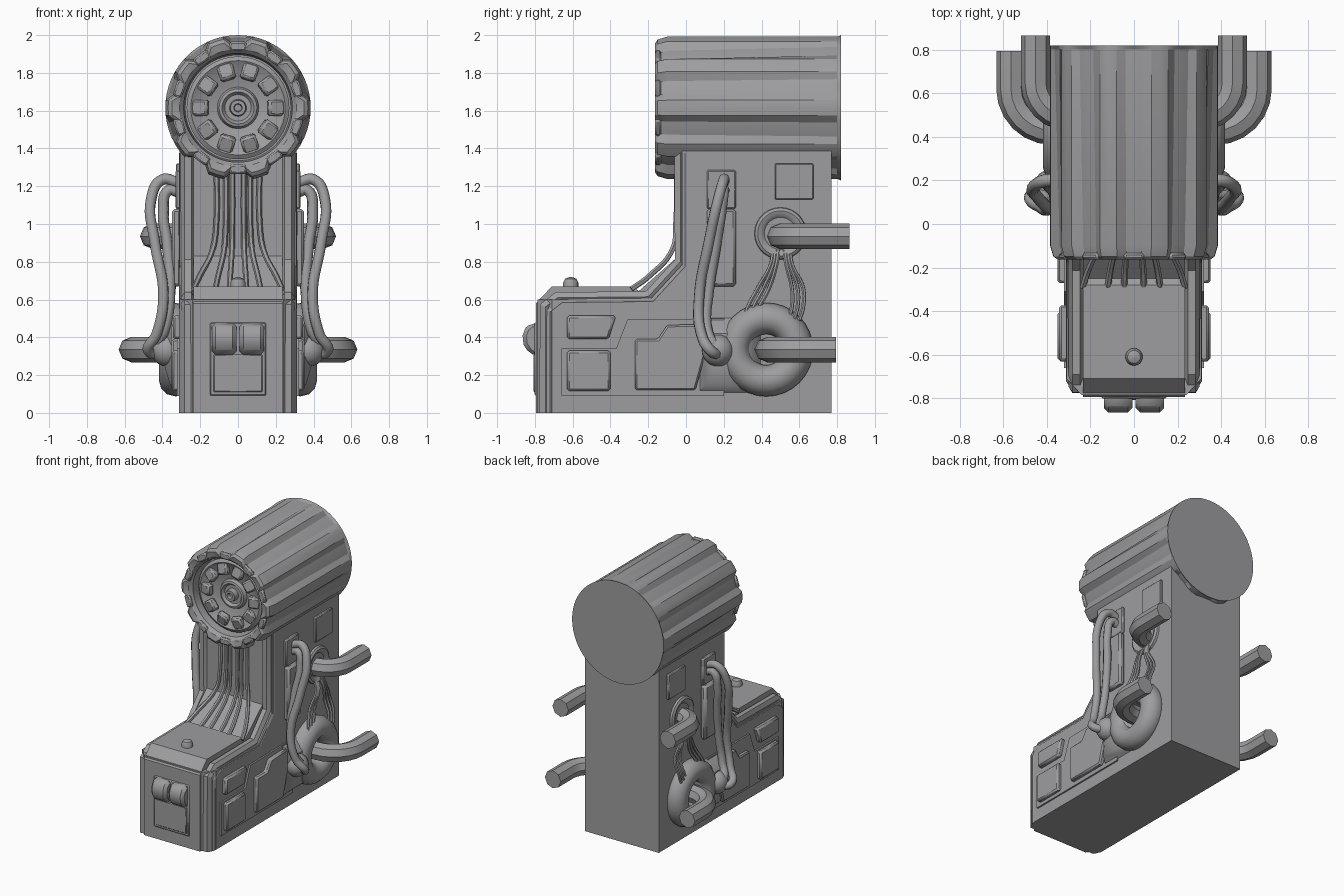
import bpy, bmesh, math
from mathutils import Vector, Matrix

if "Cube" in bpy.data.objects:
    bpy.data.objects.remove(bpy.data.objects["Cube"])

grey = bpy.data.materials.new("machine_grey")
grey.diffuse_color = (0.34, 0.34, 0.35, 1)
grey.use_nodes = True
grey.node_tree.nodes["Principled BSDF"].inputs["Base Color"].default_value = grey.diffuse_color


def finish(name, mesh, mirror=False, bevel=0, angle=35):
    """Link a mesh, with optional bevel and left/right mirroring."""
    ob = bpy.data.objects.new(name, mesh)
    bpy.context.collection.objects.link(ob)
    mesh.materials.clear()
    mesh.materials.append(grey)
    bpy.ops.object.select_all(action='DESELECT')
    ob.select_set(True)
    bpy.context.view_layer.objects.active = ob
    bpy.ops.object.shade_smooth_by_angle(angle=math.radians(angle))
    if bevel:
        m = ob.modifiers.new("edge", 'BEVEL')
        m.width, m.segments = bevel, 1
    if mirror:
        m = ob.modifiers.new("mirror", 'MIRROR')
        m.use_mirror_merge = False
    return ob


def from_bm(name, bm, **kw):
    bmesh.ops.recalc_face_normals(bm, faces=bm.faces[:])
    me = bpy.data.meshes.new(name)
    bm.to_mesh(me)
    bm.free()
    return finish(name, me, **kw)


def extrude(name, pts, vec, **kw):
    bm = bmesh.new()
    f = bm.faces.new([bm.verts.new(p) for p in pts])
    r = bmesh.ops.extrude_face_region(bm, geom=[f])
    vs = [g for g in r['geom'] if isinstance(g, bmesh.types.BMVert)]
    bmesh.ops.translate(bm, vec=vec, verts=vs)
    if not any(isinstance(g, bmesh.types.BMFace) for g in r['geom']) or len(bm.faces) < len(pts) + 2:
        bm.faces.new([v for v in bm.verts if v not in vs])
    return from_bm(name, bm, **kw)


def side_prism(name, yz, x0, x1, **kw):
    return extrude(name, [(x0, y, z) for y, z in yz], (x1 - x0, 0, 0), **kw)


def rect(y0, y1, z0, z1):
    return [(y0, z0), (y1, z0), (y1, z1), (y0, z1)]


def tube(name, paths, radius, res=2, smooth=True, angle=50):
    """Round-section tubes along paths, mirrored left/right."""
    cu = bpy.data.curves.new(name, 'CURVE')
    cu.dimensions, cu.bevel_depth, cu.bevel_resolution = '3D', radius, res
    cu.use_fill_caps, cu.resolution_u = True, 7
    for pts in paths:
        if smooth:
            sp = cu.splines.new('BEZIER')
            sp.bezier_points.add(len(pts) - 1)
            for b, p in zip(sp.bezier_points, pts):
                b.co = p
                b.handle_left_type = b.handle_right_type = 'AUTO'
        else:
            sp = cu.splines.new('POLY')
            sp.points.add(len(pts) - 1)
            for b, p in zip(sp.points, pts):
                b.co = (*p, 1)
    tmp = bpy.data.objects.new(name + "_path", cu)
    bpy.context.collection.objects.link(tmp)
    bpy.context.view_layer.update()
    me = bpy.data.meshes.new_from_object(tmp.evaluated_get(bpy.context.evaluated_depsgraph_get()))
    bpy.data.objects.remove(tmp)
    return finish(name, me, mirror=True, angle=angle)


def lathe(name, prof, centre, axis, n=60, groove=None, closed=False, **kw):
    """Revolve (radius, distance) about axis 'y' or 'x'."""
    bm = bmesh.new()
    rings = []
    for r, d in prof:
        ring = []
        for i in range(n):
            a = 2 * math.pi * i / n
            q = r - (groove(i, r, d) if groove else 0)
            u, w = q * math.sin(a), q * math.cos(a)
            p = (u, d, w) if axis == 'y' else (d, u, w)
            ring.append(bm.verts.new(Vector(p) + Vector(centre)))
        rings.append(ring)
    pairs = list(zip(rings, rings[1:])) + ([(rings[-1], rings[0])] if closed else [])
    for a, b in pairs:
        for i in range(n):
            j = (i + 1) % n
            bm.faces.new((a[i], a[j], b[j], b[i]))
    if not closed:
        bm.faces.new(rings[0])
        bm.faces.new(rings[-1])
    return from_bm(name, bm, **kw)


# --- main L-shaped body
side_prism("tower", rect(-0.02, 0.77, 0, 1.4), -0.31, 0.31)
side_prism("tower_foot", [(-0.5, 0), (0, 0), (0, 0.78), (-0.18, 0.6), (-0.5, 0.6)], -0.31, 0.31)
extrude("front_block", [(-0.31, -0.4, 0), (-0.31, -0.71, 0), (-0.24, -0.785, 0),
                        (0.24, -0.785, 0), (0.31, -0.71, 0), (0.31, -0.4, 0)], (0, 0, 0.6))
side_prism("centre_spine", [(-0.795, 0), (0.3, 0), (0.3, 1.4), (-0.04, 1.4), (-0.04, 0.83), (-0.25, 0.645),
                            (-0.28, 0.67), (-0.71, 0.67), (-0.795, 0.58)], -0.235, 0.235)
path = [(-0.745, 0), (-0.745, 0.56), (-0.68, 0.61), (-0.2, 0.615), (-0.03, 0.8), (-0.03, 1.4)]
tube("edge_rail", [[(0.265, y, z) for y, z in path]], 0.036, 1, smooth=False, angle=25)
tube("edge_bead", [[(0.29, y + 0.025, z - (0.025 if z else 0)) for y, z in path]], 0.022, 1,
     smooth=False, angle=25)

# --- large fluted barrel
def flute(i, r, d):
    if r < 0.34 or d > 0.81:
        return 0
    depth = 0.012 + 0.026 * (0.82 - d) / 0.98
    return depth if i % 6 in (0, 1, 5) else 0

C = (0, 0, 1.615)
lathe("barrel", [(0.385, 0.82), (0.385, 0.80), (0.385, -0.10), (0.37, -0.15), (0.35, -0.163), (0.31, -0.155),
                 (0.288, -0.13), (0.28, -0.04), (0.01, -0.04)], C, 'y', groove=flute, angle=25)
lathe("dish", [(0.272, -0.03), (0.272, -0.085), (0.25, -0.10), (0.225, -0.085), (0.16, -0.06), (0.11, -0.05),
               (0.10, -0.075), (0.085, -0.08), (0.07, -0.06), (0.045, -0.06), (0.04, -0.1), (0.022, -0.1),
               (0.018, -0.075), (0.005, -0.075)], C, 'y', n=40, angle=30)
bm = bmesh.new()
for k in range(10):
    m = (Matrix.Translation(C) @ Matrix.Rotation(math.radians(36 * k + 18), 4, 'Y')
         @ Matrix.Translation((0, -0.085, 0.2)) @ Matrix.Rotation(math.radians(-18), 4, 'X'))
    bmesh.ops.create_cube(bm, size=1, matrix=m @ Matrix.Diagonal((0.085, 0.05, 0.09, 1)))
from_bm("dish_blocks", bm, bevel=0.012)
bm = bmesh.new()
for k in range(10):
    m = (Matrix.Translation(C) @ Matrix.Rotation(math.radians(36 * k), 4, 'Y')
         @ Matrix.Translation((0, -0.148, 0.325)))
    bmesh.ops.create_cube(bm, size=1, matrix=m @ Matrix.Diagonal((0.09, 0.03, 0.05, 1)))
from_bm("rim_lugs", bm, bevel=0.01)

# --- wires running down the front
tube("front_wires", [[(a, -0.05, 1.32), (a, -0.055, 1.0), (a + (b - a) * 0.15, -0.07, 0.87),
                      (a + (b - a) * 0.75, -0.2, 0.72), (b, -0.29, 0.655)]
                     for a, b in ((0.03, 0.045), (0.065, 0.12), (0.115, 0.235))], 0.015, 1)

# --- front switch panel, two rounded knobs and the top button
extrude("switch_plate", [(-0.15, -0.78, 0.09), (0.15, -0.78, 0.09), (0.15, -0.78, 0.48), (-0.15, -0.78, 0.48)],
        (0, -0.022, 0), bevel=0.008)
extrude("switch_inset", [(-0.13, -0.78, 0.11), (0.13, -0.78, 0.11), (0.13, -0.78, 0.31), (-0.13, -0.78, 0.31)],
        (0, -0.028, 0), bevel=0.005)
side_prism("knobs", [(-0.78, 0.3), (-0.78, 0.475), (-0.82, 0.475), (-0.85, 0.45), (-0.865, 0.41),
                     (-0.86, 0.36), (-0.83, 0.315)], 0.008, 0.138, mirror=True, bevel=0.024)
lathe("top_button", [(0.005, -0.0), (0.04, 0.0), (0.04, 0.04), (0.03, 0.06), (0.005, 0.07)],
      (0, 0, 0), 'y', n=16).matrix_world = Matrix.Translation((0, -0.61, 0.65)) @ Matrix.Rotation(math.pi / 2, 4, 'X')

# --- raised panels on both flanks
side_prism("lower_panel", [(-0.66, 0.09), (0.2, 0.09), (0.2, 0.5), (-0.31, 0.495), (-0.37, 0.34), (-0.66, 0.34)],
           0.3, 0.322, mirror=True)
side_prism("front_slant_panel", [(-0.63, 0.39), (-0.41, 0.39), (-0.37, 0.515), (-0.63, 0.515)],
           0.3, 0.345, mirror=True, bevel=0.012)
side_prism("front_square_panel", rect(-0.63, -0.4, 0.115, 0.33), 0.3, 0.35, mirror=True, bevel=0.012)
side_prism("middle_panel", [(-0.27, 0.12), (0.05, 0.12), (0.1, 0.3), (0.1, 0.47), (-0.1, 0.465), (-0.15, 0.39),
                            (-0.27, 0.39)], 0.3, 0.352, mirror=True, bevel=0.01)
side_prism("rear_panel", rect(0.47, 0.675, 1.13, 1.32), 0.3, 0.328, mirror=True, bevel=0.006)
side_prism("hose_plate", rect(0.11, 0.265, 1.08, 1.285), 0.3, 0.33, mirror=True, bevel=0.008)
side_prism("tall_panel", rect(0.11, 0.265, 0.67, 1.08), 0.3, 0.35, mirror=True, bevel=0.015)

# --- upper socket and lower ring housing
lathe("upper_socket", [(0.14, 0.30), (0.135, 0.325), (0.12, 0.335), (0.10, 0.33), (0.085, 0.315), (0.01, 0.315)],
      (0, 0.5, 0.95), 'x', n=28, mirror=True)
ring = [(0.165 + 0.083 * math.cos(t * math.pi / 6), 0.33 + 0.088 * math.sin(t * math.pi / 6)) for t in range(12)]
lathe("lower_ring", ring, (0, 0.425, 0.335), 'x', n=32, closed=True, mirror=True)
bm = bmesh.new()
for x, y0, y1, z0, z1 in ((0.3, 0.06, 0.4, 0.1, 0.51), (0.36, 0.1, 0.36, 0.15, 0.46), (0.39, 0.15, 0.3, 0.25, 0.42)):
    for y, z in rect(y0, y1, z0, z1):
        bm.verts.new((x, y, z))
bmesh.ops.convex_hull(bm, input=bm.verts[:])
from_bm("ring_housing", bm, mirror=True)
bm = bmesh.new()
bmesh.ops.create_uvsphere(bm, u_segments=16, v_segments=10, radius=0.085,
                          matrix=Matrix.Translation((0.375, 0.17, 0.33)))
from_bm("hose_socket", bm, mirror=True)

# --- thick elbow pipes
def elbow(x0, x1, y0, y1, z):
    r = min(x1 - x0, 0.19)
    arc = [(x1 - r + r * math.sin(t * math.pi / 12), y0 + r - r * math.cos(t * math.pi / 12), z) for t in range(7)]
    return [(x0 - 0.05, y0, z)] + arc + [(x1, y1, z)]

tube("elbow_pipes", [elbow(0.30, 0.452, 0.495, 0.865, 0.935), elbow(0.30, 0.565, 0.43, 0.795, 0.335)],
     0.067, 2, smooth=False, angle=28)

# --- paired hoses and thin wire bundles
tube("hoses", [
    [(0.32, 0.2, 1.22), (0.4, 0.2, 1.235), (0.46, 0.17, 1.13), (0.44, 0.12, 0.9), (0.395, 0.07, 0.62),
     (0.43, 0.08, 0.42), (0.475, 0.13, 0.33), (0.40, 0.18, 0.31)],
    [(0.32, 0.2, 1.17), (0.365, 0.2, 1.18), (0.395, 0.185, 1.06), (0.375, 0.16, 0.9), (0.36, 0.12, 0.65),
     (0.385, 0.11, 0.45), (0.42, 0.15, 0.36), (0.38, 0.2, 0.33)]], 0.029, 2)
wires = []
for k in range(3):
    e = 0.03 * k
    wires.append([(0.315, 0.46 + e / 2, 0.86), (0.345, 0.45 + e / 2, 0.79), (0.34, 0.38 + e, 0.66),
                  (0.37, 0.32 + e, 0.54), (0.38, 0.31 + e, 0.48)])
    wires.append([(0.315, 0.52 + e / 2, 0.86), (0.345, 0.53 + e / 2, 0.79), (0.34, 0.56 + e, 0.66),
                  (0.37, 0.56 + e, 0.56), (0.38, 0.54 + e, 0.49)])
tube("thin_wires", wires, 0.011, 1)
